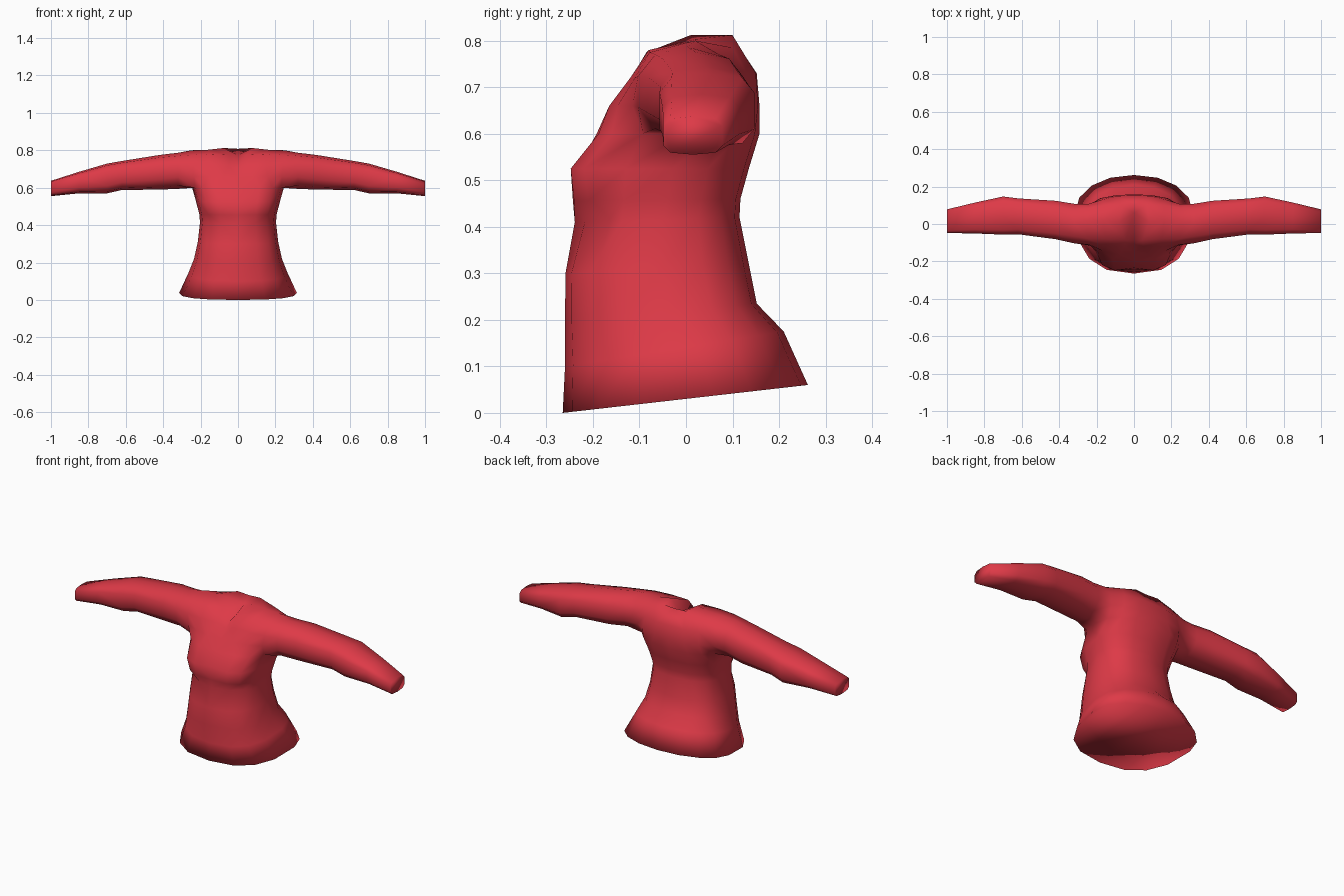
import bpy, bmesh, math

if "Cube" in bpy.data.objects:
    bpy.data.objects.remove(bpy.data.objects["Cube"])

red = bpy.data.materials.new("red cloth")
red.diffuse_color = (0.73, 0.042, 0.063, 1)
red.use_nodes = True
red.node_tree.nodes["Principled BSDF"].inputs["Base Color"].default_value = red.diffuse_color

bm = bmesh.new()


def spow(v, p=0.8):
    return math.copysign(abs(v) ** p, v)


def vert(x, y, z):
    return bm.verts.new((x, y, z))


def bridge(a, b, closed=False):
    n = len(a)
    for i in range(n if closed else n - 1):
        j = (i + 1) % n
        bm.faces.new((a[i], a[j], b[j], b[i]))


# Half torso, hem to underarm: z front, z back, half width, y front, y back, y side
levels = [
    (0.00, 0.06, 0.315, -0.265, 0.262, 0.06),
    (0.10, 0.175, 0.265, -0.26, 0.21, 0.02),
    (0.20, 0.235, 0.235, -0.26, 0.152, -0.03),
    (0.30, 0.32, 0.215, -0.259, 0.135, -0.05),
    (0.41, 0.42, 0.203, -0.239, 0.115, -0.05),
    (0.455, 0.46, 0.207, -0.243, 0.117, -0.04),
    (0.525, 0.525, 0.224, -0.245, 0.135, -0.03),
    (0.60, 0.60, 0.245, -0.20, 0.158, 0.0),
]
# Bust shaping: (level, column) -> y shift
bust = {(4, 2): 0.025, (4, 1): 0.01, (5, 1): -0.01, (5, 2): -0.016, (6, 0): 0.01,
        (6, 1): -0.016, (6, 2): -0.026, (7, 0): 0.008, (7, 2): -0.008}
rows = []
for r, (zf, zb, w, yf, yb, ys) in enumerate(levels):
    row = []
    for i in range(9):
        a = math.pi * (i / 8 - 0.5)
        p = 0.95 if r < 2 and i > 4 else 0.8
        x = 0 if i in (0, 8) else w * spow(math.cos(a), p)
        s = spow(math.sin(a), p)
        y = ys + s * ((yb - ys) if s > 0 else (ys - yf))
        z = zf + (zb - zf) * (y - yf) / (yb - yf)
        row.append(vert(x, y + bust.get((r, i), 0), z))
    rows.append(row)
for a, b in zip(rows, rows[1:]):
    bridge(a, b)
under = rows[-1]

# Closed underside
hem = rows[0]
for i in range(4):
    a, b, c, d = hem[i], hem[i + 1], hem[7 - i], hem[8 - i]
    bm.faces.new((b, a, d, c) if b is not c else (b, a, d))

# Chest and upper back panels above the underarm, centre outwards
front = [under[:4]]
for pts in (
    [(0, -0.152, 0.655), (0.08, -0.165, 0.66), (0.16, -0.147, 0.66), (0.235, -0.115, 0.66)],
    [(0, -0.112, 0.70), (0.05, -0.118, 0.72), (0.15, -0.12, 0.72), (0.242, -0.11, 0.72)],
    [(0, -0.085, 0.725), (0.045, -0.085, 0.775), (0.15, -0.08, 0.78), (0.25, -0.078, 0.775)],
):
    front.append([vert(*p) for p in pts])
back = [under[5:]]
for pts in (
    [(0.235, 0.105, 0.66), (0.18, 0.138, 0.66), (0.09, 0.155, 0.66), (0, 0.158, 0.66)],
    [(0.242, 0.108, 0.72), (0.17, 0.13, 0.73), (0.085, 0.15, 0.73), (0, 0.152, 0.73)],
    [(0.25, 0.085, 0.765), (0.16, 0.10, 0.785), (0.07, 0.10, 0.812), (0, 0.10, 0.808)],
):
    back.append([vert(*p) for p in pts])
for panel in (front, back):
    for a, b in zip(panel, panel[1:]):
        bridge(a, b)

# Shoulder ridge joining front and back
ridge = [vert(0.08, 0.01, 0.812), vert(0.16, 0.02, 0.803), vert(0.25, 0.02, 0.80)]
bridge(front[-1][1:], ridge)
bridge(ridge[::-1], back[-1][:3])

# Sunken neck between the collar edges
dip = vert(0, 0.06, 0.775)
collar = [front[-1][0], front[-1][1], ridge[0], back[-1][2], back[-1][3]]
for a, b in zip(collar, collar[1:]):
    bm.faces.new((a, b, dip))

# Sleeve: x, top z, bottom z, front y, back y, roundness, grown from the armhole
prev = ([under[4]] + [r[3] for r in front] + [ridge[2]]
        + [r[0] for r in reversed(back)])
for x, zt, zb, yf, yb, p in [
    (0.32, 0.787, 0.594, -0.108, 0.113, 0.9),
    (0.42, 0.775, 0.59, -0.085, 0.128, 0.75),
    (0.62, 0.743, 0.588, -0.058, 0.14, 0.65),
    (0.70, 0.729, 0.57, -0.06, 0.15, 0.6),
    (0.85, 0.685, 0.57, -0.053, 0.117, 0.6),
    (1.00, 0.637, 0.555, -0.05, 0.08, 0.55),
]:
    ring = []
    for k in range(10):
        a = math.tau * k / 10
        ring.append(vert(x, (yf + yb) / 2 - (yb - yf) / 2 * spow(math.sin(a), p),
                         (zt + zb) / 2 - (zt - zb) / 2 * spow(math.cos(a), p)))
    bridge(prev, ring, True)
    prev = ring
# Closed cuff
bm.faces.new(prev)

# Mirror to the other side and weld the centre seam
geom = bm.verts[:] + bm.edges[:] + bm.faces[:]
bmesh.ops.mirror(bm, geom=geom, axis='X', merge_dist=0.0005)
bmesh.ops.remove_doubles(bm, verts=bm.verts[:], dist=0.0005)
bmesh.ops.recalc_face_normals(bm, faces=bm.faces[:])
for f in bm.faces:
    f.smooth = True

mesh = bpy.data.meshes.new("long_sleeved_top")
bm.to_mesh(mesh)
bm.free()
mesh.materials.append(red)
shirt = bpy.data.objects.new("long_sleeved_top", mesh)
bpy.context.collection.objects.link(shirt)
